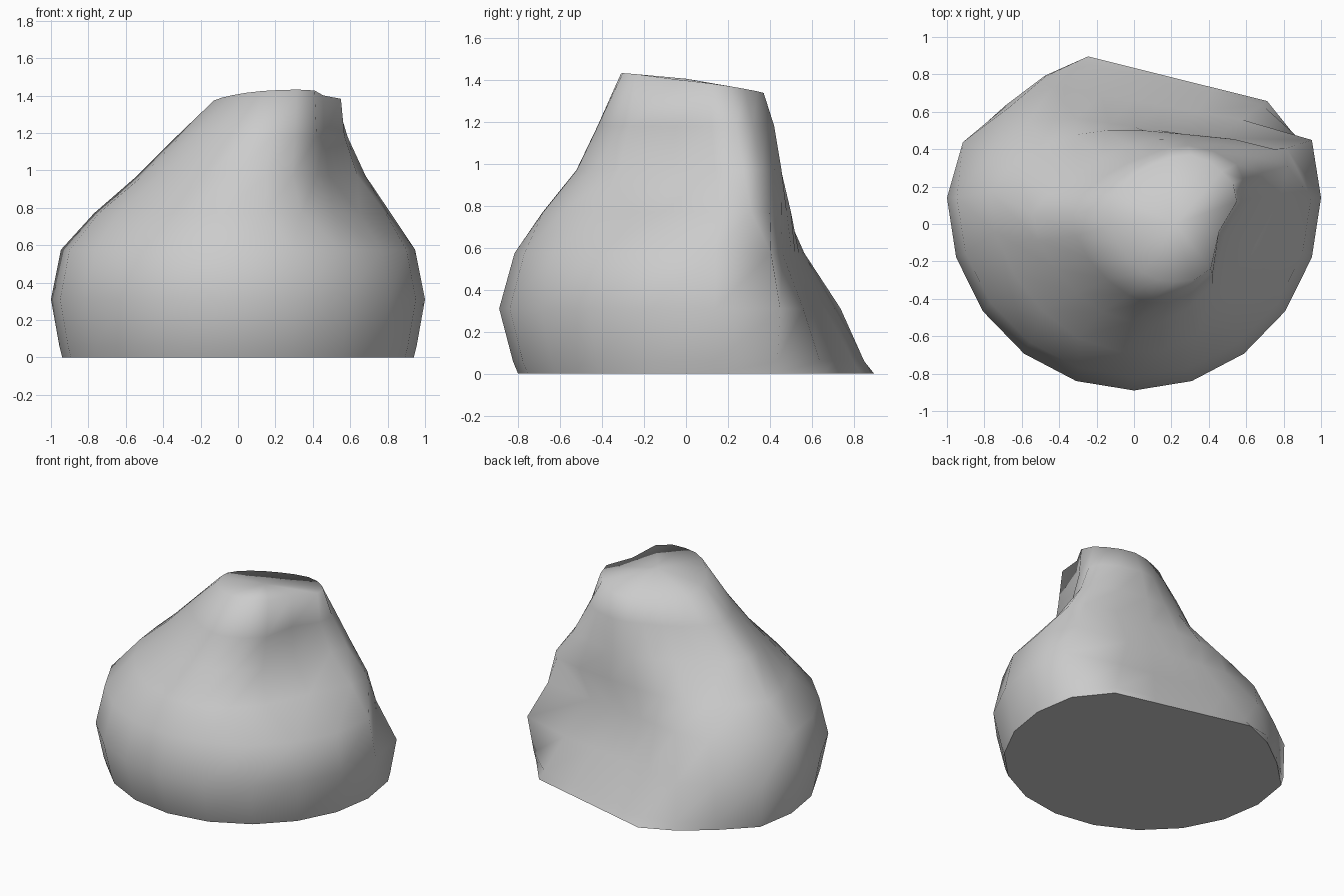
import bpy, bmesh
from math import cos, sin, radians
from mathutils import Vector

if "Cube" in bpy.data.objects:
    bpy.data.objects.remove(bpy.data.objects["Cube"])

N = 20
CENTRE = Vector((0, 0.14))


def clipped_ring(z, radius, back, left, belly=1.0):
    """Circle cut by a back plane and a back-left plane (normal angle, distance)."""
    pts = []
    for k in range(N):
        d = Vector((cos(radians(18 * k)), sin(radians(18 * k))))
        r = radius
        for ang, dist in (back, left):
            n = Vector((cos(radians(ang)), sin(radians(ang))))
            if n.dot(d) > 0.05:
                r = min(r, (dist - n.dot(CENTRE)) / n.dot(d))
        off = d * r
        if off.y < 0:
            off.y *= belly
        p = CENTRE + off
        pts.append((p.x, p.y, z))
    return pts


def smooth_ring(height, dent, ctrl):
    """Closed curve through 10 control points; dent hollows the front right."""
    pts = []
    for k in range(len(ctrl)):
        a, b, c, d = (Vector(ctrl[(k + i) % len(ctrl)]) for i in (-1, 0, 1, 2))
        mid = (b + c) * 0.5625 - (a + d) * 0.0625
        if k == len(ctrl) - 1:
            mid += Vector((-0.85, 0.5)) * dent
        for p in (b, mid):
            pts.append((p.x, p.y, height(p) if callable(height) else height))
    return pts


# Rounded lower body with a scooped back
rings = [
    clipped_ring(0.0, 0.94, (76, 0.81), (127, 0.92)),
    clipped_ring(0.06, 0.955, (77, 0.775), (127, 0.915), 1.01),
    clipped_ring(0.31, 1.0, (80, 0.65), (127, 0.90), 1.03),
    clipped_ring(0.575, 0.947, (82, 0.515), (128, 0.78), 1.01),
]

# Upper body narrowing to an offset peak
rings += [
    smooth_ring(0.77, 0.03, [(.79, .16), (.75, .40), (.27, .48), (-.15, .50), (-.47, .42),
                             (-.77, .17), (-.64, -.27), (-.30, -.61), (.15, -.68), (.51, -.42)]),
    smooth_ring(0.97, 0.07, [(.64, .14), (.65, .36), (.27, .455), (-.03, .42), (-.30, .27),
                             (-.54, .06), (-.42, -.24), (-.17, -.47), (.15, -.52), (.42, -.32)]),
    smooth_ring(1.18, 0.06, [(.57, .12), (.55, .32), (.29, .42), (.08, .37), (-.15, .26),
                             (-.33, .06), (-.24, -.19), (-.03, -.38), (.18, -.42), (.42, -.27)]),
    smooth_ring(lambda p: 1.385 + 0.04 * (p.x - 0.2) - 0.14 * p.y, 0.05,
                [(.55, .12), (.47, .28), (.30, .37), (.10, .32), (-.06, .22),
                 (-.14, .08), (-.09, -.10), (.05, -.26), (.22, -.31), (.41, -.24)]),
]

# Loft the rings and cap both ends
bm = bmesh.new()
loops = [[bm.verts.new(p) for p in ring] for ring in rings]
for lo, hi in zip(loops, loops[1:]):
    for k in range(N):
        j = (k + 1) % N
        bm.faces.new((lo[k], lo[j], hi[j], hi[k]))
base = bm.faces.new(list(reversed(loops[0])))
peak = bm.verts.new((0.22, 0.0, 1.405))
for k in range(N):
    bm.faces.new((loops[-1][k], loops[-1][(k + 1) % N], peak))
bmesh.ops.recalc_face_normals(bm, faces=bm.faces)

# Smooth everywhere except the flat underside
for f in bm.faces:
    f.smooth = f is not base
for e in base.edges:
    e.smooth = False

mesh = bpy.data.meshes.new("boulder")
bm.to_mesh(mesh)
bm.free()
boulder = bpy.data.objects.new("boulder", mesh)
bpy.context.collection.objects.link(boulder)
